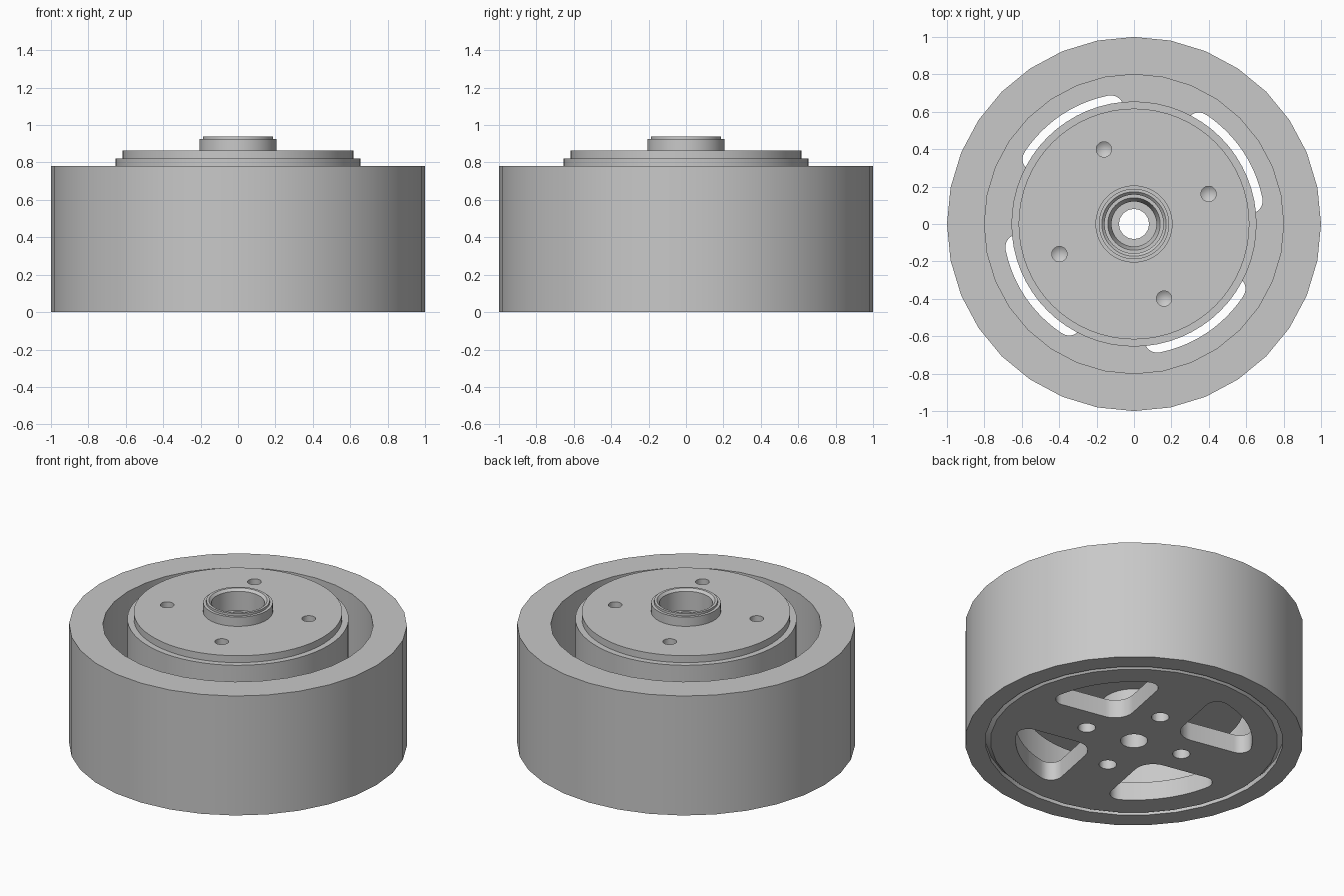
import bpy, bmesh, math
from mathutils import Matrix, Vector

cube = bpy.data.objects.get("Cube")
if cube:
    bpy.data.objects.remove(cube, do_unlink=True)

# One plain metal grey
grey = bpy.data.materials.new("metal grey")
grey.use_nodes = True
colour = (0.58, 0.58, 0.58, 1)
grey.diffuse_color = colour
grey.node_tree.nodes["Principled BSDF"].inputs["Base Color"].default_value = colour


def make_object(name, bm):
    bmesh.ops.recalc_face_normals(bm, faces=bm.faces)
    mesh = bpy.data.meshes.new(name)
    bm.to_mesh(mesh)
    bm.free()
    mesh.materials.append(grey)
    obj = bpy.data.objects.new(name, mesh)
    bpy.context.collection.objects.link(obj)
    return obj


def revolve(name, profile, sides):
    """Spin a closed (radius, height) profile about the z axis."""
    bm = bmesh.new()
    verts = [bm.verts.new((r, 0, z)) for r, z in profile]
    edges = [bm.edges.new((v, verts[i - 1])) for i, v in enumerate(verts)]
    bmesh.ops.spin(bm, geom=verts + edges, cent=(0, 0, 0), axis=(0, 0, 1),
                   angle=math.tau, steps=sides, use_merge=False)
    bmesh.ops.remove_doubles(bm, verts=bm.verts, dist=1e-4)
    return make_object(name, bm)


def prism(name, outline, low, high):
    bm = bmesh.new()
    face = bm.faces.new([bm.verts.new((x, y, low)) for x, y in outline])
    top = bmesh.ops.extrude_face_region(bm, geom=[face])["geom"]
    bmesh.ops.translate(bm, vec=(0, 0, high - low),
                        verts=[v for v in top if isinstance(v, bmesh.types.BMVert)])
    return make_object(name, bm)


def arc(cx, cy, radius, start, end, steps):
    angles = [start + (end - start) * i / steps for i in range(steps + 1)]
    return [(cx + radius * math.cos(a), cy + radius * math.sin(a)) for a in angles]


def cut_four(target, cutter, offset, first_angle):
    """Subtract the cutter at four places, a quarter turn apart."""
    cutter.hide_render = True
    bm = bmesh.new()
    for i in range(4):
        turn = Matrix.Rotation(math.radians(first_angle + 90 * i), 4, 'Z')
        part = cutter.data.copy()
        part.transform(turn @ Matrix.Translation(Vector((offset, 0, 0))))
        bm.from_mesh(part)
        bpy.data.meshes.remove(part)
    bm.to_mesh(cutter.data)
    bm.free()
    mod = target.modifiers.new("cut", 'BOOLEAN')
    mod.operation = 'DIFFERENCE'
    mod.solver = 'EXACT'
    mod.object = cutter
    bpy.context.view_layer.objects.active = target
    bpy.ops.object.modifier_apply(modifier=mod.name)
    bpy.data.objects.remove(cutter, do_unlink=True)


# Outer band and the cup that sits inside it
TOP, FLOOR = 0.78, 0.12
outer_ring = revolve("outer_ring", [(0.88, 0), (1, 0), (1, TOP), (0.88, TOP)], 32)
cup = revolve("cup", [(0.08, 0), (0.85, 0), (0.88, 0.03), (0.88, TOP),
                      (0.8, TOP), (0.8, FLOOR), (0.08, FLOOR)], 32)

# Rounded triangular windows between the spokes
rim, apex, fillet, nose = 0.70, 0.24, 0.07, 0.12
side = math.radians(135)
c = apex + fillet * math.sqrt(2)
u = (c + math.sqrt(2 * (rim - fillet) ** 2 - c * c)) / 2
v = u - c
phi = math.atan2(v, u)
outline = (arc(apex + nose * math.sqrt(2), 0, nose, math.tau - side, side, 8)
           + arc(u, v, fillet, side, phi, 8)
           + arc(0, 0, rim, phi, -phi, 12)[1:-1]
           + arc(u, -v, fillet, -phi, -side, 8))
cut_four(cup, prism("window_cutter", outline, -0.1, 0.2), 0, 34)

# Screw holes in the spokes
screw = prism("screw_cutter", arc(0, 0, 0.052, 0, math.tau, 24)[:-1], -0.1, 0.2)
cut_four(cup, screw, 0.32, -11)

# Stepped core with raised collar and bored centre
core = revolve("core", [
    (0.12, FLOOR), (0.2, FLOOR), (0.2, 0.24), (0.655, 0.24), (0.655, 0.82),
    (0.617, 0.82), (0.617, 0.865), (0.206, 0.865), (0.206, 0.925),
    (0.188, 0.925), (0.188, 0.94), (0.172, 0.94), (0.157, 0.925),
    (0.157, 0.80), (0.14, 0.80), (0.12, 0.74)], 64)

# Blind drilled holes in the core top
drill = revolve("drill_cutter", [(0, 0.74), (0.041, 0.77), (0.041, 0.95), (0, 0.95)], 24)
cut_four(core, drill, 0.43, 22)

# Smooth the round walls, keep the edges crisp
for obj in (outer_ring, cup, core):
    bpy.ops.object.select_all(action='DESELECT')
    obj.select_set(True)
    bpy.context.view_layer.objects.active = obj
    bpy.ops.object.shade_smooth_by_angle(angle=math.radians(25))
